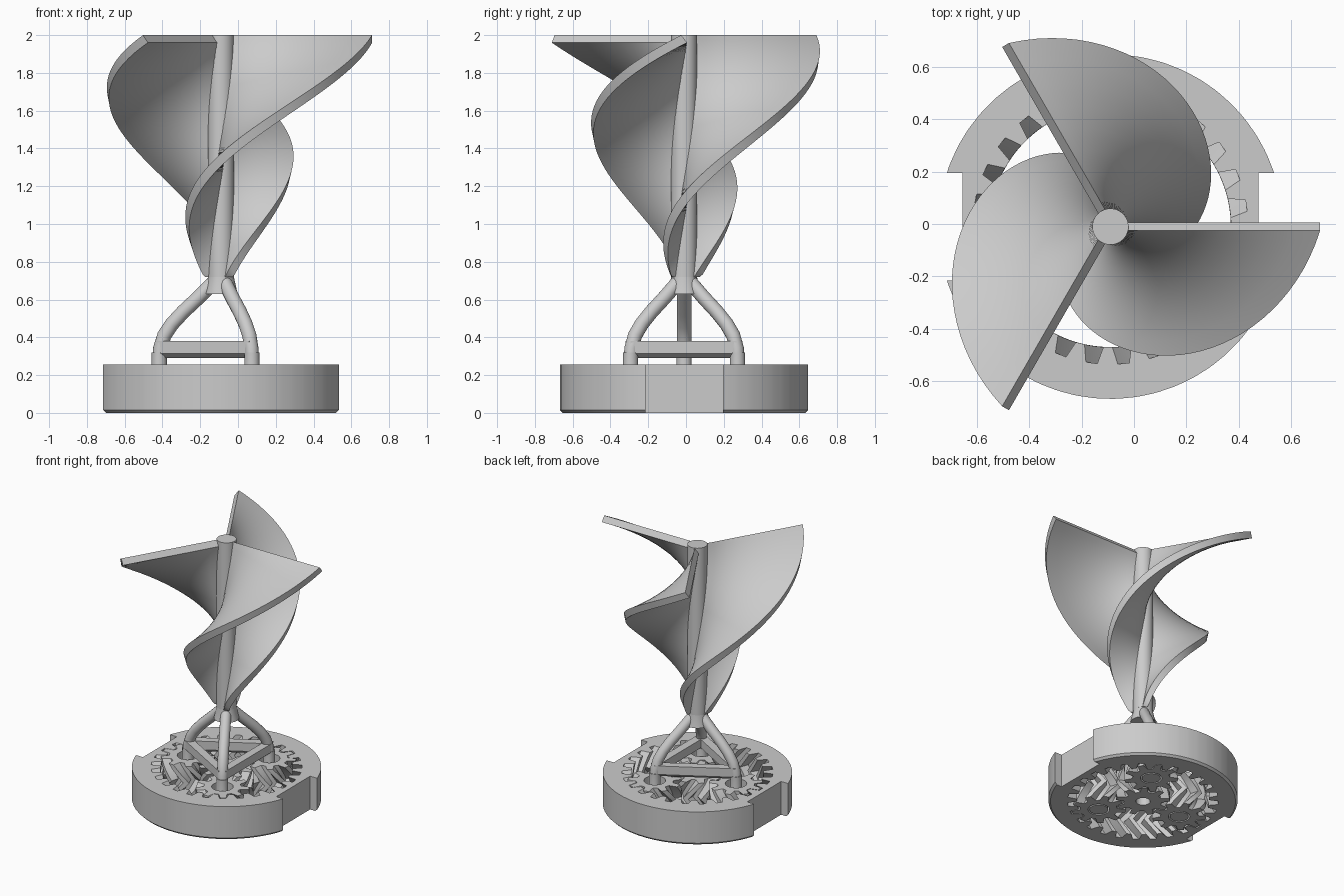
import bpy, bmesh
from math import sin, cos, pi, radians
from mathutils import Vector

CX, CY = -0.09, -0.01          # turbine axis
BASE_H = 0.255                 # gear height
CARRIER_R = 0.327              # planet distance from axis
PLANET_ANGLES = [60, 180, 300]

if "Cube" in bpy.data.objects:
    bpy.data.objects.remove(bpy.data.objects["Cube"])

grey = bpy.data.materials.new("light grey plastic")
grey.use_nodes = True
grey.diffuse_color = (0.6, 0.6, 0.6, 1)
grey.node_tree.nodes["Principled BSDF"].inputs["Base Color"].default_value = (0.6, 0.6, 0.6, 1)


def polar(r, degrees, z):
    a = radians(degrees)
    return Vector((r * cos(a), r * sin(a), z))


def loft(name, loops, wrap=False, at=(CX, CY, 0), angle=35):
    """Skin a stack of equal loops; wrap joins last to first, otherwise cap both ends."""
    bm = bmesh.new()
    rings = [[bm.verts.new(p) for p in loop] for loop in loops]
    n = len(rings[0])
    pairs = list(zip(rings, rings[1:]))
    if wrap:
        pairs.append((rings[-1], rings[0]))
    else:
        bm.faces.new(rings[0])
        bm.faces.new(rings[-1])
    for a, b in pairs:
        for i in range(n):
            j = (i + 1) % n
            bm.faces.new((a[i], a[j], b[j], b[i]))
    bmesh.ops.recalc_face_normals(bm, faces=bm.faces)
    mesh = bpy.data.meshes.new(name)
    bm.to_mesh(mesh)
    bm.free()
    obj = bpy.data.objects.new(name, mesh)
    bpy.context.collection.objects.link(obj)
    obj.location = at
    mesh.materials.append(grey)
    bpy.ops.object.select_all(action='DESELECT')
    bpy.context.view_layer.objects.active = obj
    obj.select_set(True)
    bpy.ops.object.shade_smooth_by_angle(angle=radians(angle))
    return obj


def turned(name, profile, at=(CX, CY, 0), sides=48):
    """Solid of revolution from (radius, height) pairs."""
    return loft(name, [[polar(r, 360 * i / sides, z) for i in range(sides)]
                       for r, z in profile], at=at)


def herringbone(name, teeth, tip, root, phase, twist, wall, at=(CX, CY, 0)):
    """Toothed surface with V-shaped twist, closed by a round wall profile."""
    pitch = 360 / teeth
    # a tooth is narrow at its tip and wide at its root
    shape = [(-0.32, root), (-0.16, tip), (0.16, tip), (0.32, root)]
    points = [(phase + (k + f) * pitch, r) for k in range(teeth) for f, r in shape]
    loops, levels = [], 10
    for i in range(levels + 1):
        t = i / levels
        turn = twist * (1 - abs(2 * t - 1))
        loops.append([polar(r, a + turn, BASE_H * t) for a, r in points])
    for r, z in wall:
        loops.append([polar(r, a, z) for a, _ in points])
    return loft(name, loops, wrap=True, at=at, angle=30)


# Outer ring gear with two flat notches
TWIST = 11.7
ring = herringbone("ring_gear", 27, 0.46, 0.525, 8.8 + 360 / 54, TWIST,
                   [(0.657, BASE_H), (0.657, 0.015), (0.642, 0)])
for side in (1, -1):
    bpy.ops.mesh.primitive_cube_add(size=1, location=(CX + side * 0.665, CY, 0.13))
    cutter = bpy.context.object
    cutter.scale = (0.2, 0.41, 0.5)
    cut = ring.modifiers.new("notch", 'BOOLEAN')
    cut.operation, cut.object, cut.solver = 'DIFFERENCE', cutter, 'EXACT'
    bpy.context.view_layer.objects.active = ring
    bpy.ops.object.modifier_apply(modifier=cut.name)
    bpy.data.objects.remove(cutter)

# Sun gear and three planets, in mesh with the ring
herringbone("sun_gear", 9, 0.188, 0.13, 60 - 6.3, -3 * TWIST,
            [(0.05, BASE_H), (0.05, 0)])
for i, a in enumerate(PLANET_ANGLES):
    spot = polar(CARRIER_R, a, 0) + Vector((CX, CY, 0))
    herringbone(f"planet_gear_{i + 1}", 9, 0.188, 0.13, a + 6.3, 3 * TWIST,
                [(0.075, BASE_H), (0.075, 0)], at=spot)
    # pin with a flared foot that holds the planet
    turned(f"planet_pin_{i + 1}", [(0.065, 0), (0.065, 0.03), (0.04, 0.09), (0.04, 0.32)],
           at=spot, sides=24)

# Curved carrier legs, rising from the pins to the hub
LEG = [(0.325, 0.29), (0.322, 0.34), (0.3, 0.41), (0.26, 0.47),
       (0.2, 0.535), (0.12, 0.61), (0.04, 0.69)]
for i, a in enumerate(PLANET_ANGLES):
    path = [polar(r, a, z) for r, z in LEG]
    across = polar(1, a + 90, 0)
    loops = []
    for k, p in enumerate(path):
        along = (path[min(k + 1, len(path) - 1)] - path[max(k - 1, 0)]).normalized()
        if k == 0:
            along = Vector((0, 0, 1))
        out = across.cross(along)
        loops.append([p + 0.038 * (cos(s * pi / 8) * across + sin(s * pi / 8) * out)
                      for s in range(16)])
    loft(f"carrier_leg_{i + 1}", loops)

# Triangle of bars between the legs
BAR = [(-0.03, 0.38), (0.03, 0.38), (0.03, 0.315), (0, 0.29), (-0.03, 0.315)]
for i, a in enumerate(PLANET_ANGLES):
    start, end = polar(CARRIER_R, a, 0), polar(CARRIER_R, a + 120, 0)
    normal = polar(1, a + 60, 0)
    loft(f"carrier_bar_{i + 1}",
         [[p + normal * w + Vector((0, 0, z)) for w, z in BAR] for p in (start, end)])

# Hub and shaft
turned("carrier_hub", [(0.088, 0.63), (0.068, 0.72), (0.068, 0.74)])
turned("shaft", [(0.069, 0.72), (0.069, 2)])

# Three spiral blades, widening linearly over half a turn
Z0, Z1, STEPS, COLS = 0.72, 2.0, 48, 8
for i, a in enumerate((0, 120, 240)):
    loops = []
    for k in range(STEPS + 1):
        t = k / STEPS
        z = Z0 + (Z1 - Z0) * t
        ang = a - 180 * (1 - t)
        reach = 0.07 + 0.73 * t
        radii = [0.03 + (reach - 0.03) * c / COLS for c in range(COLS + 1)]
        side = polar(0.015, ang + 90, 0)
        drop = Vector((0, 0, min(0.04, z - Z0)))
        upper = [polar(r, ang, z) - side for r in radii]
        lower = [polar(r, ang, z) + side - drop for r in reversed(radii)]
        loops.append(upper + lower)
    loft(f"blade_{i + 1}", loops)
